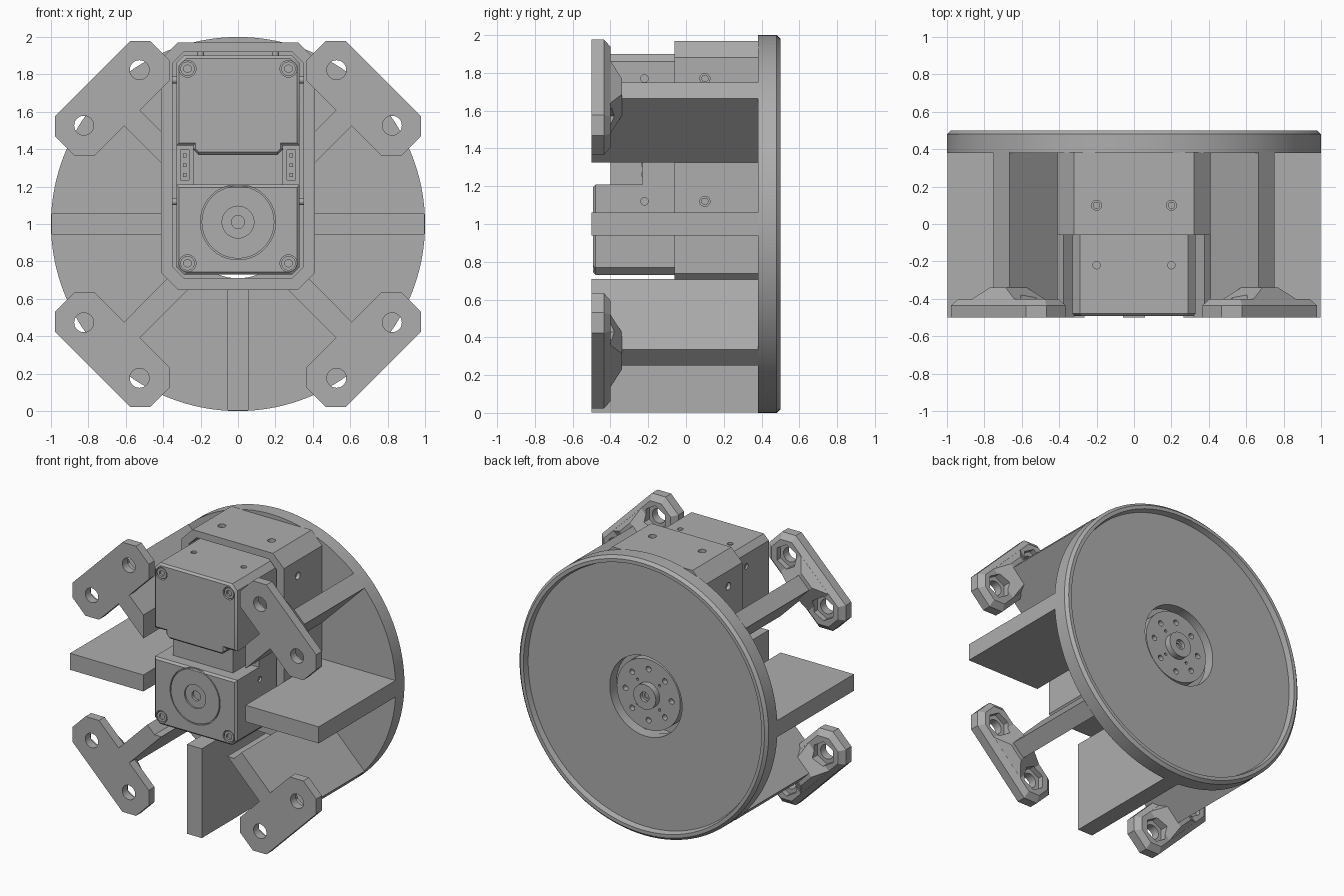
import bpy, bmesh, math
from mathutils import Matrix, Vector

cube = bpy.data.objects.get("Cube")
if cube:
    bpy.data.objects.remove(cube)

grey = bpy.data.materials.new("plain_grey")
grey.use_nodes = True
tone = (0.42, 0.42, 0.42, 1)
grey.diffuse_color = tone
grey.node_tree.nodes["Principled BSDF"].inputs["Base Color"].default_value = tone


def finish(name, bm):
    bmesh.ops.recalc_face_normals(bm, faces=bm.faces)
    mesh = bpy.data.meshes.new(name)
    bm.to_mesh(mesh)
    bm.free()
    mesh.materials.append(grey)
    ob = bpy.data.objects.new(name, mesh)
    bpy.context.collection.objects.link(ob)
    return ob


def loft(name, rings):
    """Capped solid through rings of (x, z) outlines, each at its own y."""
    bm = bmesh.new()
    rows = [[bm.verts.new((x, y, z)) for x, z in pts] for pts, y in rings]
    n = len(rows[0])
    for a, b in zip(rows, rows[1:]):
        for i in range(n):
            j = (i + 1) % n
            bm.faces.new((a[i], a[j], b[j], b[i]))
    bm.faces.new(rows[0])
    bm.faces.new(rows[-1])
    return finish(name, bm)


def prism(name, pts, y0, y1):
    return loft(name, [(pts, y0), (pts, y1)])


def lathe(name, profile, zc, n=128):
    """Closed (radius, y) profile turned about a y axis at height zc."""
    bm = bmesh.new()
    rows = []
    for k in range(n):
        a = math.tau * k / n
        rows.append([bm.verts.new((r * math.cos(a), y, zc + r * math.sin(a))) for r, y in profile])
    m = len(profile)
    for k in range(n):
        a, b = rows[k], rows[(k + 1) % n]
        for i in range(m):
            j = (i + 1) % m
            bm.faces.new((a[i], a[j], b[j], b[i]))
    return finish(name, bm)


def cyl(name, centre, r, depth, axis="Y", n=32):
    bm = bmesh.new()
    turn = Vector((0, 0, 1)).rotation_difference(
        Vector([float(axis == c) for c in "XYZ"])).to_matrix().to_4x4()
    bmesh.ops.create_cone(bm, cap_ends=True, segments=n, radius1=r, radius2=r,
                          depth=depth, matrix=Matrix.Translation(centre) @ turn)
    return finish(name, bm)


def cut(ob, cutters):
    for c in cutters:
        c.hide_render = True
        mod = ob.modifiers.new("cut", "BOOLEAN")
        mod.operation, mod.solver, mod.object = "DIFFERENCE", "EXACT", c
        bpy.context.view_layer.objects.active = ob
        bpy.ops.object.modifier_apply(modifier=mod.name)
        bpy.data.objects.remove(c)


def rect(x0, x1, z0, z1, c=0):
    if not c:
        return [(x0, z0), (x1, z0), (x1, z1), (x0, z1)]
    return [(x0 + c, z0), (x1 - c, z0), (x1, z0 + c), (x1, z1 - c),
            (x1 - c, z1), (x0 + c, z1), (x0, z1 - c), (x0, z0 + c)]


# Round base plate with raised rear rim and central opening
lathe("base_disc", [(0.29, 0.38), (1, 0.38), (1, 0.48), (0.98, 0.5),
                    (0.955, 0.5), (0.945, 0.46), (0.29, 0.46)], 1)

# Output horn behind the opening
horn = lathe("output_horn", [(0.02, 0.36), (0.255, 0.36), (0.255, 0.43), (0.09, 0.43),
                             (0.09, 0.475), (0.035, 0.475), (0.035, 0.45), (0.02, 0.45)], 1, 64)
holes = []
for k in range(8):
    a = math.tau * k / 8
    holes.append(cyl("hole", (0.185 * math.cos(a), 0.43, 1 + 0.185 * math.sin(a)), 0.02, 0.08, n=16))
    if k % 2:
        holes.append(cyl("hole", (0.125 * math.cos(a), 0.43, 1 + 0.125 * math.sin(a)), 0.01, 0.08, n=12))
cut(horn, holes)
cyl("horn_screw", (0, 0.4, 1), 0.022, 0.08, n=24)

# Housing sleeve with a pocket for the motor, and its screw holes
housing = prism("housing", rect(-0.41, 0.41, 0.65, 1.97, 0.088), -0.06, 0.385)
holes = [prism("pocket", rect(-0.35, 0.35, 0.71, 1.92, 0.06), -0.2, 0.6)]
for s in (-1, 1):
    holes.append(cyl("hole", (s * 0.2, 0.1, 1.95), 0.027, 0.2, "Z", 20))
    for z in (1.12, 1.77):
        holes.append(cyl("hole", (s * 0.4, 0.1, z), 0.027, 0.2, "X", 20))
cut(housing, holes)
for s in (-1, 1):
    cyl("top_housing_screw", (s * 0.2, 0.1, 1.92), 0.019, 0.06, "Z", 20)
    for z in (1.12, 1.77):
        cyl("side_housing_screw", (s * 0.36, 0.1, z), 0.019, 0.06, "X", 20)

# Motor body: rear block, lower and upper front blocks, and recessed waist
body = prism("motor_body", rect(-0.33, 0.33, 0.73, 1.9, 0.04), -0.23, 0.35)
prism("motor_waist", rect(-0.24, 0.24, 1.2, 1.4), -0.4, -0.22)


def lower_outline(i):
    return [(-0.29 + i, 0.73 + i), (0.29 - i, 0.73 + i), (0.33 - i, 0.77 + i),
            (0.33 - i, 1.21 - i), (-0.33 + i, 1.21 - i), (-0.33 + i, 0.77 + i)]


def upper_outline(i):
    right = [(0.21, 1.37 + i), (0.24 - i, 1.4), (0.24 - i, 1.42 + i),
             (0.33 - i, 1.42 + i), (0.33 - i, 1.86 - i), (0.29 - i, 1.9 - i)]
    return right + [(-x, z) for x, z in reversed(right)]


lower, upper = [loft(name, [(f(0.014), -0.492), (f(0), -0.478), (f(0), -0.23)])
                for name, f in (("motor_lower_front", lower_outline),
                                ("motor_upper_front", upper_outline))]
for block, z in ((lower, 0.79), (upper, 1.83)):
    cut(block, [cyl("recess", (s * 0.27, -0.49, z), 0.045, 0.05) for s in (-1, 1)])
    for s in (-1, 1):
        screw = cyl("corner_screw", (s * 0.27, -0.475, z), 0.038, 0.026)
        cut(screw, [cyl("socket", (s * 0.27, -0.49, z), 0.022, 0.03, n=6)])
cut(lower, [lathe("groove", [(0.194, -0.6), (0.201, -0.6), (0.201, -0.475), (0.194, -0.475)], 1.01),
            cyl("boss_recess", (0, -0.49, 1.01), 0.085, 0.02, n=48),
            cyl("boss_hole", (0, -0.49, 1.01), 0.035, 0.06)])

# Cable sockets with three pins on each side
cut(body, [prism("socket", rect(s * 0.285 - 0.022, s * 0.285 + 0.022, 1.235, 1.395), -0.3, -0.16)
           for s in (-1, 1)])
for s in (-1, 1):
    x = s * 0.285
    for k in range(3):
        z = 1.262 + 0.052 * k
        prism("socket_pin", rect(x - 0.01, x + 0.01, z - 0.01, z + 0.01), -0.235, -0.15)

# Screw holes in the exposed motor walls
side_z = ((lower, 1.12), (upper, 1.77))
for block, z in side_z:
    cut(block, [cyl("hole", (s * 0.33, -0.22, z), 0.02, 0.03, "X", 16) for s in (-1, 1)])
cut(body, [cyl("hole", (s * 0.33, -0.22, z), 0.02, 0.03, "X", 16) for s in (-1, 1) for b, z in side_z])
for block in (upper, body):
    cut(block, [cyl("hole", (s * 0.2, -0.22, 1.9), 0.02, 0.03, "Z", 16) for s in (-1, 1)])

# Straight fins
prism("bottom_fin", rect(-0.06, 0.06, 0.002, 0.65), -0.5, 0.385)
for side, s in (("left", 1), ("right", -1)):
    prism(side + "_fin", [(s * x, z) for x, z in rect(0.41, 0.998, 0.94, 1.06)], -0.5, 0.385)

# Diagonal legs, each with a two-bolt foot
upper_leg = [(0.41, 1.325), (0.41, 1.495), (0.665, 1.75), (0.75, 1.665)]
lower_leg = [(0.378, 0.708), (0.32, 0.65), (0.265, 0.65), (0.665, 0.25), (0.75, 0.335)]
for level, sz, leg in (("upper", 1, upper_leg), ("lower", -1, lower_leg)):
    for side, sx in (("left", 1), ("right", -1)):
        tag = level + "_" + side
        prism(tag + "_leg", [(sx * x, z) for x, z in leg], -0.5, 0.385)

        def diag(pts):
            h = math.sqrt(0.5)
            return [(sx * (r + u) * h, 1 + sz * (r - u) * h) for u, r in pts]

        outline = diag(rect(-0.36, 0.36, 0.8, 1.1, 0.077))
        inner = diag(rect(-0.325, 0.325, 0.835, 1.065, 0.063))
        foot = loft(tag + "_foot", [(outline, -0.5), (outline, -0.435), (inner, -0.4)])
        gusset = loft(tag + "_gusset", [(diag(rect(-0.16, 0.16, 0.835, 1.065)), -0.401),
                                        (diag(rect(-0.06, 0.06, 0.87, 1.03)), -0.34)])
        bolts = diag([(-0.21, 0.955), (0.21, 0.955)])
        for part in (foot, gusset):
            cut(part, [cyl("nut_recess", (x, -0.37, z), 0.088, 0.14, n=6) for x, z in bolts])
        cut(foot, [cyl("bolt_hole", (x, -0.45, z), 0.052, 0.3) for x, z in bolts])

# Smooth the round walls, keep hard edges
for ob in bpy.context.collection.objects:
    ob.select_set(ob.type == "MESH")
    if ob.type == "MESH":
        bpy.context.view_layer.objects.active = ob
bpy.ops.object.shade_smooth_by_angle(angle=math.radians(30))
